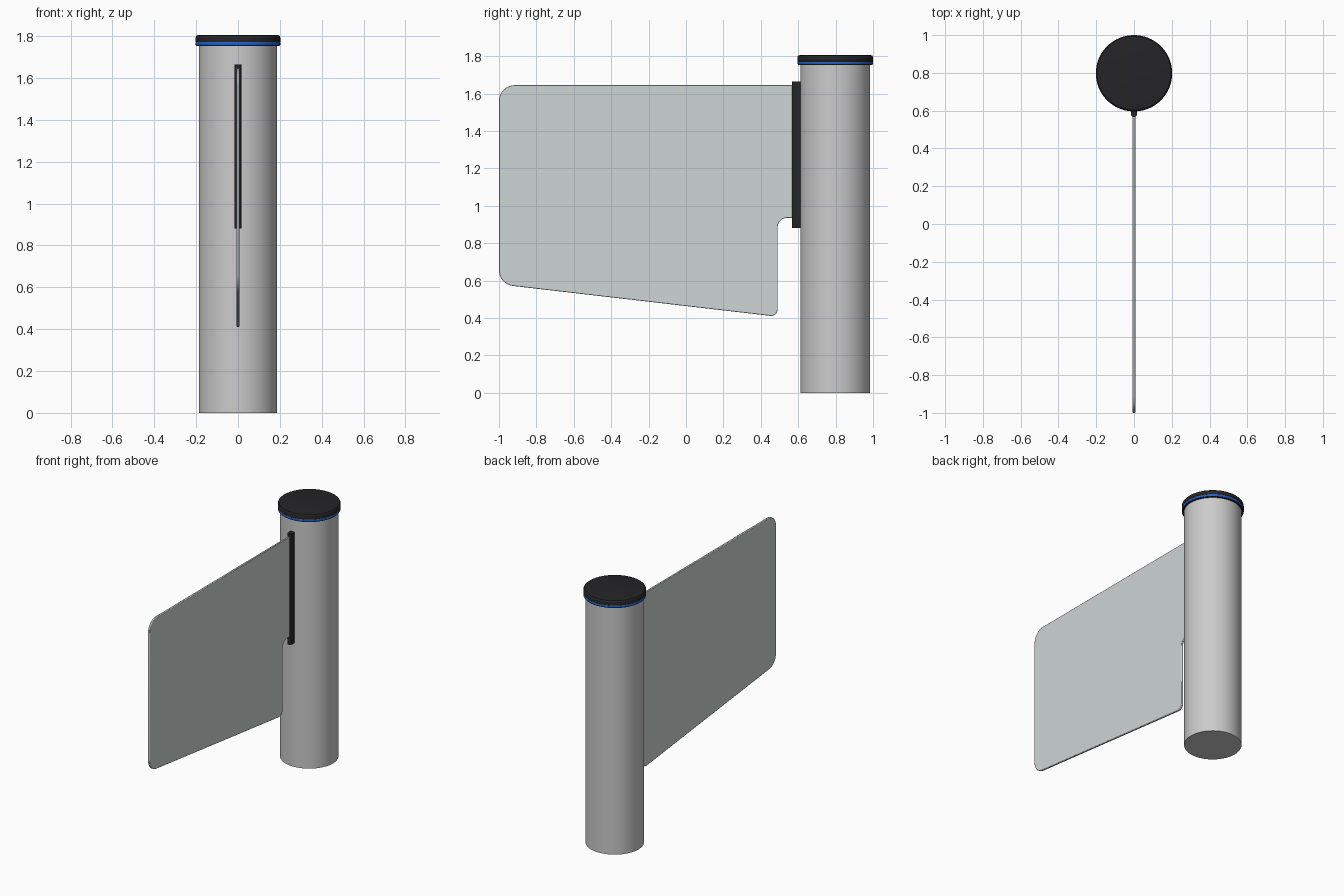
import bpy, bmesh, math
from mathutils import Vector

if "Cube" in bpy.data.objects:
    bpy.data.objects.remove(bpy.data.objects["Cube"])

POST_Y = 0.798


def material(name, rgb):
    m = bpy.data.materials.new(name)
    m.diffuse_color = (*rgb, 1)
    m.use_nodes = True
    m.node_tree.nodes["Principled BSDF"].inputs["Base Color"].default_value = m.diffuse_color
    return m


BLACK = material("black_plastic", (0.018, 0.018, 0.02))
BLUE = material("blue_light", (0.02, 0.12, 0.55))
GLASS = material("pale_glass", (0.62, 0.67, 0.66))


def finish(name, bm, mat=None):
    bmesh.ops.recalc_face_normals(bm, faces=bm.faces)
    me = bpy.data.meshes.new(name)
    bm.to_mesh(me)
    bm.free()
    ob = bpy.data.objects.new(name, me)
    bpy.context.collection.objects.link(ob)
    if mat:
        me.materials.append(mat)
    bpy.ops.object.select_all(action='DESELECT')
    ob.select_set(True)
    bpy.context.view_layer.objects.active = ob
    bpy.ops.object.shade_smooth_by_angle(angle=math.radians(35))
    return ob


def lathe(name, profile, mat=None, n=96):
    """Revolve (radius, z) points around the post axis and cap the ends."""
    bm = bmesh.new()
    rings = [[bm.verts.new((r * math.cos(math.tau * i / n),
                            POST_Y + r * math.sin(math.tau * i / n), z))
              for i in range(n)] for r, z in profile]
    for a, b in zip(rings, rings[1:]):
        for i in range(n):
            j = (i + 1) % n
            bm.faces.new((a[i], a[j], b[j], b[i]))
    bm.faces.new(rings[0])
    bm.faces.new(rings[-1])
    return finish(name, bm, mat)


def prism(name, points, offset, mat):
    """Extrude a closed outline along offset."""
    bm = bmesh.new()
    face = bm.faces.new([bm.verts.new(p) for p in points])
    out = bmesh.ops.extrude_face_region(bm, geom=[face], use_keep_orig=True)
    verts = [g for g in out["geom"] if isinstance(g, bmesh.types.BMVert)]
    bmesh.ops.translate(bm, verts=verts, vec=offset)
    return finish(name, bm, mat)


def rounded(corners, steps=10):
    """Fillet each (a, b, radius) corner of an outline."""
    pts = []
    for k, (a, b, r) in enumerate(corners):
        p = Vector((a, b))
        if r == 0:
            pts.append(p)
            continue
        u = (Vector(corners[k - 1][:2]) - p).normalized()
        v = (Vector(corners[(k + 1) % len(corners)][:2]) - p).normalized()
        half = u.angle(v) / 2
        c = p + (u + v).normalized() * (r / math.sin(half))
        t = r / math.tan(half)
        s, e = p + u * t - c, p + v * t - c
        sweep = s.angle(e)
        for i in range(steps + 1):
            f = i / steps
            pts.append(c + (s * math.sin((1 - f) * sweep) + e * math.sin(f * sweep)) / math.sin(sweep))
    return pts


# Post, blue light ring and black cap
lathe("post", [(0.187, 0), (0.187, 1.758)])
lathe("cap_base", [(0.199, 1.753), (0.2, 1.757), (0.2, 1.775)], BLACK)
lathe("light_ring", [(0.201, 1.757), (0.202, 1.759), (0.202, 1.77), (0.201, 1.772)], BLUE)
lathe("cap", [(0.2, 1.771), (0.202, 1.773), (0.202, 1.794), (0.2, 1.8),
              (0.196, 1.804), (0.19, 1.805)], BLACK)

# Round-nosed hinge strip on the post
hw, nose = 0.016, 0.582
strip = [(hw, 0.63, 0.88)]
strip += [(hw * math.cos(a), nose - hw * math.sin(a), 0.88)
          for a in (math.pi * i / 16 for i in range(17))]
strip += [(-hw, 0.63, 0.88)]
prism("hinge_strip", strip, (0, 0, 0.785), BLACK)

# Glass wing with rounded corners and a notch beside the strip
t = 0.014
outline = rounded([(-1, 1.645, 0.085), (-1, 0.58, 0.085), (0.49, 0.407, 0.035),
                   (0.49, 0.935, 0.05), (0.58, 0.935, 0), (0.58, 1.645, 0)])
wing = prism("glass_wing", [(-t / 2, p.x, p.y) for p in outline], (t, 0, 0), GLASS)
bevel = wing.modifiers.new("soft_edges", 'BEVEL')
bevel.width = 0.003
bevel.segments = 2
bevel.limit_method = 'ANGLE'
bevel.angle_limit = math.radians(50)

# Glass edge showing in the strip's slot
prism("slot_edge", [(x, y, 0.935) for x, y in
                    ((-t / 2, 0.565), (t / 2, 0.565), (t / 2, 0.6), (-t / 2, 0.6))],
      (0, 0, 0.71), GLASS)
